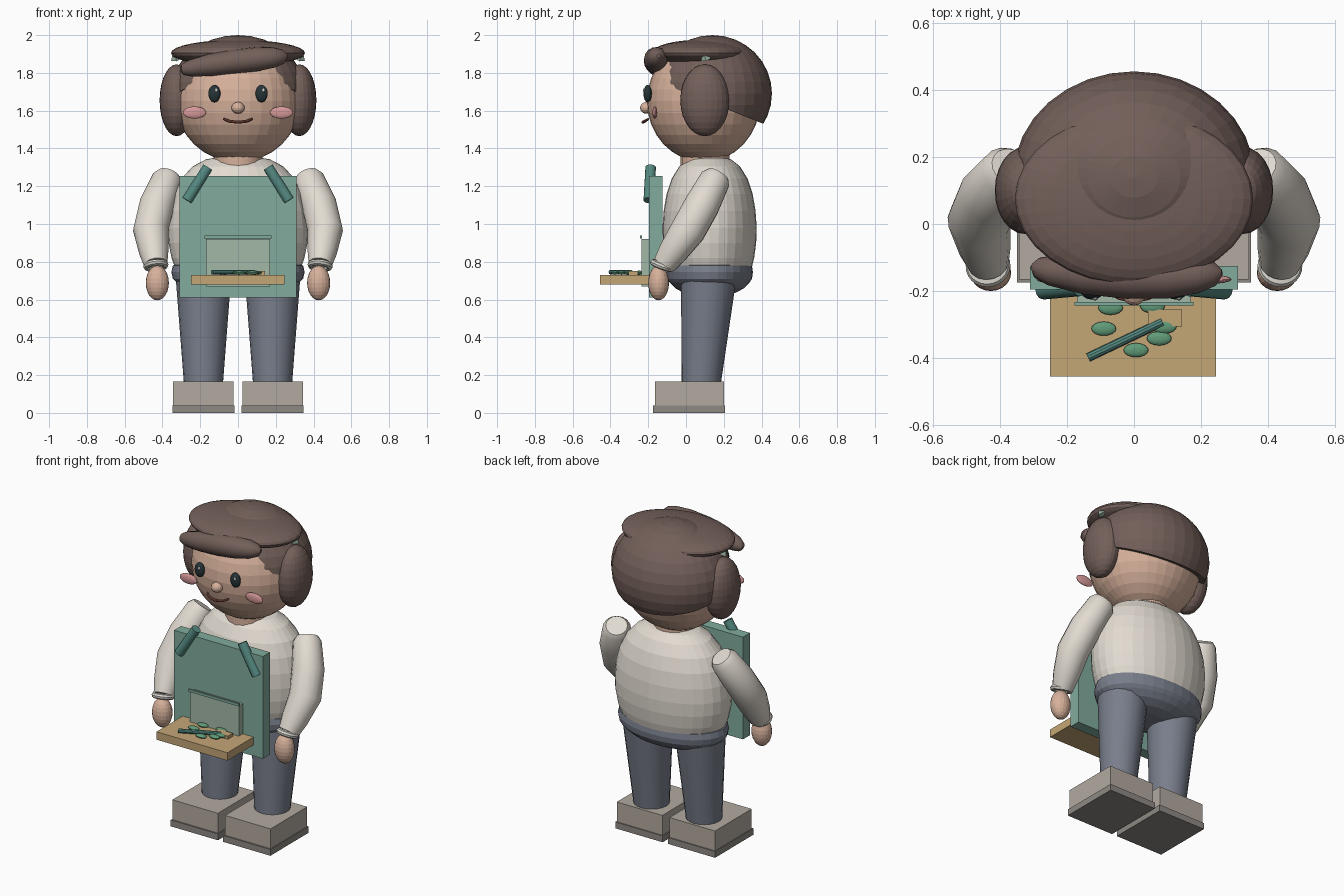
import bpy, bmesh, math
from mathutils import Vector, Matrix

if "Cube" in bpy.data.objects:
    bpy.data.objects.remove(bpy.data.objects["Cube"])

MATS = {}
COLOURS = dict(skin=(.68, .44, .33), hair=(.17, .115, .10), shirt=(.76, .71, .64), cuff=(.70, .68, .62),
               green=(.22, .41, .34), pale=(.36, .48, .39), dark_green=(.09, .25, .22), leaf=(.12, .33, .19),
               trousers=(.19, .21, .26), shoe=(.45, .40, .35), sole=(.27, .25, .23), wood=(.55, .38, .18),
               eye=(.02, .035, .04), white=(.9, .9, .9), pink=(.68, .32, .32), mouth=(.27, .09, .07))


def finish(o, name, colour, smooth=False):
    o.name = name
    if colour not in MATS:
        MATS[colour] = bpy.data.materials.new(colour)
        MATS[colour].diffuse_color = (*COLOURS[colour], 1)
    o.data.materials.clear()
    o.data.materials.append(MATS[colour])
    if smooth:
        bpy.ops.object.select_all(action='DESELECT')
        o.select_set(True)
        bpy.context.view_layer.objects.active = o
        bpy.ops.object.shade_smooth_by_angle(angle=math.radians(35))
    return o


def from_bm(bm, name, colour, smooth=False):
    bmesh.ops.recalc_face_normals(bm, faces=bm.faces[:])
    me = bpy.data.meshes.new(name)
    bm.to_mesh(me)
    bm.free()
    o = bpy.data.objects.new(name, me)
    bpy.context.collection.objects.link(o)
    return finish(o, name, colour, smooth)


def ball(name, c, r, colour, seg=32, rings=16, rot=(0, 0, 0), smooth=False):
    bpy.ops.mesh.primitive_uv_sphere_add(segments=seg, ring_count=rings, radius=1, location=c, rotation=rot)
    o = bpy.context.object
    o.scale = r
    return finish(o, name, colour, smooth)


def box(name, lo, hi, colour):
    bpy.ops.mesh.primitive_cube_add(size=1, location=[(a + b) / 2 for a, b in zip(lo, hi)])
    o = bpy.context.object
    o.scale = [b - a for a, b in zip(lo, hi)]
    return finish(o, name, colour)


def tube(name, pts, colour, res=6):
    """Tapered tube through (x, y, z, radius) points."""
    cu = bpy.data.curves.new(name, 'CURVE')
    cu.dimensions = '3D'
    cu.bevel_depth, cu.bevel_resolution, cu.use_fill_caps = 1, res, True
    sp = cu.splines.new('POLY')
    sp.points.add(len(pts) - 1)
    for p, q in zip(sp.points, pts):
        p.co, p.radius = (*q[:3], 1), q[3]
    o = bpy.data.objects.new(name, cu)
    bpy.context.collection.objects.link(o)
    bpy.ops.object.select_all(action='DESELECT')
    o.select_set(True)
    bpy.context.view_layer.objects.active = o
    bpy.ops.object.convert(target='MESH')
    return finish(bpy.context.object, name, colour, True)


def lathe(name, profile, cy, ratio, colour, seg=32):
    """Oval lathe: profile of (x radius, z), y radius = x radius * ratio."""
    bm = bmesh.new()
    loops = []
    for r, z in profile:
        loops.append([bm.verts.new((r * math.cos(2 * math.pi * i / seg),
                                    cy + ratio * r * math.sin(2 * math.pi * i / seg), z)) for i in range(seg)])
    for a, b in zip(loops, loops[1:]):
        for i in range(seg):
            j = (i + 1) % seg
            bm.faces.new((a[i], a[j], b[j], b[i]))
    bm.faces.new(loops[0])
    bm.faces.new(loops[-1])
    return from_bm(bm, name, colour)


# Torso, hips, neck
lathe("shirt_body", [(.33, .76), (.352, .82), (.368, .90), (.372, .98), (.363, 1.07), (.34, 1.16),
                     (.30, 1.24), (.24, 1.305), (.17, 1.342), (.09, 1.357)], .125, .67, 'shirt')
lathe("trouser_hips", [(.12, .62), (.21, .635), (.28, .66), (.325, .69), (.345, .71),
                       (.353, .745), (.345, .78), (.31, .792)], .125, .65, 'trousers')
tube("neck", [(0, .1, 1.3, .13), (0, .1, 1.4, .13)], 'skin')

# Head
ball("head", (0, .093, 1.65), (.33, .30, .322), 'skin')
ball("nose", (0, -.21, 1.615), (.035, .033, .031), 'skin', 16, 8)
tube("mouth", [(-.075, -.20, 1.556, .006), (-.045, -.218, 1.544, .008), (0, -.228, 1.539, .008),
               (.045, -.218, 1.544, .008), (.075, -.20, 1.556, .006)], 'mouth', 2)

# Hair: back shell cut along a sloping plane
bm = bmesh.new()
bmesh.ops.create_uvsphere(bm, u_segments=32, v_segments=16, radius=1,
                          matrix=Matrix.Translation((0, .14, 1.69)) @ Matrix.Diagonal((.36, .315, .31, 1)))
cut = bmesh.ops.bisect_plane(bm, geom=bm.verts[:] + bm.edges[:] + bm.faces[:], plane_co=Vector((0, .41, 1.53)),
                             plane_no=Vector((0, -.40, -1)), clear_outer=True)
bmesh.ops.holes_fill(bm, edges=[e for e in cut['geom_cut'] if isinstance(e, bmesh.types.BMEdge)])
from_bm(bm, "hair_back", 'hair')
ball("hair_top", (0, .075, 1.905), (.355, .255, .07), 'hair')
tube("hair_fringe", [(-.305, -.125, 1.815, .008), (-.29, -.13, 1.818, .03), (-.25, -.138, 1.825, .045),
                     (-.15, -.15, 1.842, .059), (-.02, -.158, 1.86, .065), (.1, -.158, 1.873, .064),
                     (.19, -.152, 1.882, .054), (.24, -.147, 1.887, .037), (.262, -.144, 1.89, .01)], 'hair')

# Mirrored parts
for s, side in ((-1, "left"), (1, "right")):
    ball(side + "_hair_side", (s * .325, .1, 1.655), (.09, .13, .19), 'hair', 24, 14)
    bpy.ops.mesh.primitive_cone_add(vertices=4, radius1=.028, radius2=.008, depth=.04,
                                    location=(s * .332, .1, 1.888), rotation=(.3, s * .25, 0))
    finish(bpy.context.object, side + "_hair_clip", 'pale')
    ball(side + "_eye", (s * .125, -.203, 1.69), (.032, .022, .046), 'eye', 20, 12, smooth=True)
    ball(side + "_eye_glint", (s * .125 + .009, -.222, 1.708), (.008, .006, .01), 'white', 10, 6)
    ball(side + "_cheek", (s * .23, -.165, 1.59), (.061, .013, .032), 'pink', 20, 10)

    # Arm, cuff, hand
    tube(side + "_sleeve", [(s * .365, .17, 1.26, .062), (s * .375, .155, 1.235, .082), (s * .43, .085, 1.10, .094),
                            (s * .462, .01, .965, .094), (s * .445, -.07, .85, .078),
                            (s * .435, -.115, .785, .062)], 'shirt')
    bpy.ops.mesh.primitive_torus_add(major_segments=24, minor_segments=8, major_radius=.05, minor_radius=.017,
                                     location=(s * .435, -.125, .78), rotation=(-.35, s * .1, 0))
    finish(bpy.context.object, side + "_cuff", 'cuff', True)
    ball(side + "_hand", (s * .427, -.145, .688), (.061, .055, .092), 'skin', 20, 12)

    # Leg and shoe
    tube(side + "_leg", [(s * .183, .12, .72, .147), (s * .183, .08, .15, .103)], 'trousers', 8)
    xs = sorted((s * .025, s * .343))
    box(side + "_shoe", (xs[0], -.165, .04), (xs[1], .2, .165), 'shoe')
    xs = sorted((s * .018, s * .348))
    box(side + "_shoe_sole", (xs[0], -.174, 0), (xs[1], .207, .04), 'sole')

    # Apron strap
    tube(side + "_apron_strap", [(s * .27, -.197, 1.125, .028), (s * .16, -.187, 1.30, .028)], 'dark_green')

# Apron with pocket
box("apron", (-.31, -.195, .61), (.31, -.125, 1.255), 'green')
box("apron_pocket", (-.17, -.235, .67), (.17, -.19, .92), 'pale')
box("pocket_trim", (-.178, -.243, .922), (.178, -.232, .938), 'green')

# Tray with cuttings
box("tray", (-.25, -.455, .68), (.245, -.19, .73), 'wood')
tube("cut_stem", [(-.137, -.398, .745, .013), (.085, -.292, .745, .013)], 'dark_green', 3)
box("wood_tag", (.042, -.305, .728), (.143, -.255, .75), 'wood')
for i, (x, y) in enumerate([(-.07, -.25), (-.09, -.312), (.006, -.376), (.075, -.341), (.055, -.245), (.09, -.306)]):
    ball("leaf_%d" % (i + 1), (x, y, .742), (.037, .021, .011), 'leaf', 16, 8)

for m in bpy.data.materials:
    if m.users and not m.is_grease_pencil:
        m.use_nodes = True
        m.node_tree.nodes["Principled BSDF"].inputs["Base Color"].default_value = m.diffuse_color
